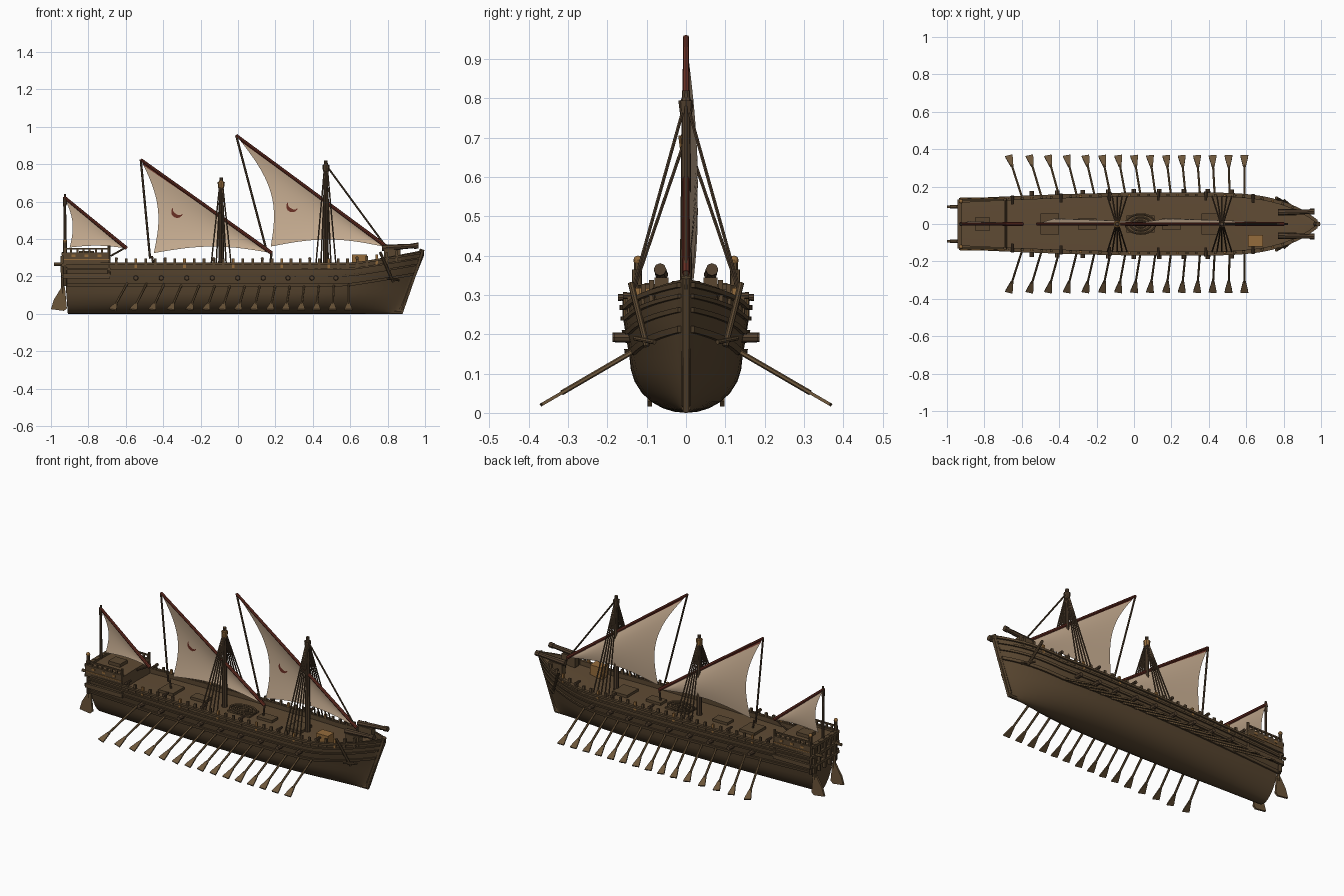
import bpy, bmesh, math
from mathutils import Vector, Matrix

if "Cube" in bpy.data.objects:
    bpy.data.objects.remove(bpy.data.objects["Cube"])

def material(name, c):
    m = bpy.data.materials.new(name)
    m.diffuse_color = (*c, 1)
    m.use_nodes = True
    m.node_tree.nodes["Principled BSDF"].inputs["Base Color"].default_value = m.diffuse_color
    return m

HULL = material("dark hull wood", (0.100, 0.062, 0.030))
DECK = material("deck wood", (0.115, 0.070, 0.034))
OAR = material("oar wood", (0.150, 0.092, 0.042))
LIGHT = material("golden wood", (0.300, 0.150, 0.045))
SPAR = material("mast wood", (0.085, 0.052, 0.028))
SAIL = material("sail cloth", (0.60, 0.44, 0.30))
RED = material("red cloth", (0.150, 0.030, 0.018))

def finish(name, bm, *mats):
    bmesh.ops.recalc_face_normals(bm, faces=bm.faces)
    me = bpy.data.meshes.new(name)
    bm.to_mesh(me)
    bm.free()
    for m in mats:
        me.materials.append(m)
    me.polygons.foreach_set("use_smooth", [True] * len(me.polygons))
    me.set_sharp_from_angle(angle=math.radians(35))
    ob = bpy.data.objects.new(name, me)
    bpy.context.collection.objects.link(ob)
    return ob

def rod(bm, a, b, r1, r2=None, n=8):
    a, b = Vector(a), Vector(b)
    d = b - a
    mat = Matrix.Translation((a + b) / 2) @ d.to_track_quat('Z', 'Y').to_matrix().to_4x4()
    bmesh.ops.create_cone(bm, cap_ends=True, segments=n, radius1=r1,
                          radius2=r1 if r2 is None else r2, depth=d.length, matrix=mat)

def box(bm, x0, x1, y0, y1, z0, z1):
    mat = Matrix.Translation(((x0 + x1) / 2, (y0 + y1) / 2, (z0 + z1) / 2))
    bmesh.ops.create_cube(bm, size=1, matrix=mat @ Matrix.Diagonal((x1 - x0, y1 - y0, z1 - z0, 1)))

def prism(bm, a, b):
    """Join two equal loops of points into a closed solid."""
    va, vb = [bm.verts.new(p) for p in a], [bm.verts.new(p) for p in b]
    bm.faces.new(va)
    bm.faces.new(vb[::-1])
    for i in range(len(va)):
        j = (i + 1) % len(va)
        bm.faces.new((va[i], va[j], vb[j], vb[i]))

# Hull form: station X (0..1 scale of the ship) and height z give a surface point
def hull_pt(X, z, out=0.0):
    k = min(max(z, 0) / 0.13, 1)
    w = 0.142 * math.sqrt(1 - (1 - k) ** 2) + 0.017 * min(max((z - 0.13) / 0.1, 0), 1)
    h = min(z / 0.27, 1)
    x = X
    if X > 0.2:
        t = (X - 0.2) / 0.8
        w *= 1 - t ** (2.2 + 2.2 * h)
        x = 0.2 + t * (0.68 + 0.115 * min(z / 0.33, 1))
    elif X < 0.1:
        t = (0.1 - X) / 1.03
        w *= 1 - (0.45 - 0.24 * h) * t ** 1.6
        x = 0.1 - t * (1.01 + 0.02 * h)
    return Vector((x, max(w, 0.008) + out, z))

def sheer(X):
    if X < -0.684:
        return 0.325
    return 0.272 + 0.07 * max(0, (X - 0.62) / 0.38) ** 1.1

STATIONS = [-0.93, -0.85, -0.77, -0.69, -0.68] + [-0.6 + 0.1 * i for i in range(12)] + \
           [0.58, 0.65, 0.7, 0.75, 0.8, 0.84, 0.88, 0.91, 0.94, 0.965, 0.985, 1.0]

# Hull with bulwarks and deck
bm = bmesh.new()
rows = []
for X in STATIONS:
    top = sheer(X)
    pts = [Vector((hull_pt(X, 0).x, 0, 0))]
    pts += [hull_pt(X, z) for z in (0.003, 0.012, 0.028, 0.05, 0.08, 0.11, 0.14, 0.17, 0.2, 0.235)]
    pts += [hull_pt(X, top)]
    inner = hull_pt(X, top)
    inner.y = max(inner.y - 0.012, 0.004)
    dk = top - (0.028 if X > -0.684 else 0.012)
    pts += [inner, Vector((inner.x, inner.y, dk)), Vector((inner.x, 0, dk + 0.003))]
    ring = pts + [Vector((p.x, -p.y, p.z)) for p in pts[-2:0:-1]]
    rows.append([bm.verts.new(p) for p in ring])
for a, b in zip(rows, rows[1:]):
    for i in range(len(a)):
        j = (i + 1) % len(a)
        f = bm.faces.new((a[i], a[j], b[j], b[i]))
        if i in (13, 14):
            f.material_index = 1
bm.faces.new(rows[0])
bm.faces.new(rows[-1][::-1])
finish("hull", bm, HULL, DECK)

# Wales running along both sides, rising toward the bow
bm = bmesh.new()
for z, h, out in ((0.155, 0.008, 0.010), (0.205, 0.006, 0.008), (0.24, 0.005, 0.008), (0.268, 0.006, 0.010)):
    for s in (-1, 1):
        prev = None
        for X in STATIONS[:-1]:
            zz = z + 0.06 * max(0, (X - 0.62) / 0.38) ** 1.1
            loop = [hull_pt(X, zz - h, -0.003), hull_pt(X, zz - h, out), hull_pt(X, zz + h, out), hull_pt(X, zz + h, -0.003)]
            loop = [Vector((p.x, s * p.y, p.z)) for p in loop]
            if prev:
                prism(bm, prev, loop)
            prev = loop
finish("hull_wales", bm, HULL)

# Stem post, keel and anchors hung at the bow
bm = bmesh.new()
rod(bm, (0.872, 0, 0.02), (0.985, 0, 0.345), 0.013)
rod(bm, (-0.9, 0, 0.012), (0.875, 0, 0.012), 0.011)
for s in (-1, 1):
    rod(bm, (0.76, s * 0.14, 0.33), (0.83, s * 0.10, 0.17), 0.008)
    rod(bm, (0.80, s * 0.13, 0.19), (0.86, s * 0.08, 0.18), 0.006)
finish("stem_and_anchors", bm, HULL)

# Poop: overhanging gallery, rails and corner posts
bm = bmesh.new()
for s in (-1, 1):
    box(bm, -0.935, -0.685, s * 0.125, s * 0.139, 0.19, 0.215)
    box(bm, -0.935, -0.685, s * 0.122, s * 0.137, 0.262, 0.328)
    box(bm, -0.93, -0.69, s * 0.124, s * 0.134, 0.345, 0.353)
    for i in range(8):
        x = -0.925 + 0.033 * i
        box(bm, x - 0.005, x + 0.005, s * 0.124, s * 0.134, 0.325, 0.348)
    rod(bm, (-0.925, s * 0.12, 0.15), (-0.925, s * 0.122, 0.385), 0.010)
    rod(bm, (-0.69, s * 0.13, 0.2), (-0.69, s * 0.13, 0.365), 0.008)
for z in (0.2, 0.26, 0.32):
    box(bm, -0.945, -0.92, -0.13, 0.13, z - 0.008, z + 0.008)
for i in range(-2, 3):
    box(bm, -0.942, -0.925, i * 0.05 - 0.006, i * 0.05 + 0.006, 0.15, 0.33)
box(bm, -0.85, -0.77, -0.035, 0.035, 0.31, 0.335)
finish("poop_gallery", bm, HULL)

bm = bmesh.new()
for s in (-1, 1):
    bmesh.ops.create_uvsphere(bm, u_segments=8, v_segments=6, radius=0.012,
                              matrix=Matrix.Translation((-0.925, s * 0.122, 0.388)))
    box(bm, -0.93, -0.69, s * 0.132, s * 0.1405, 0.288, 0.293)
    for x in (-0.88, -0.81, -0.74):
        box(bm, x - 0.01, x + 0.01, s * 0.13, s * 0.140, 0.305, 0.318)
finish("poop_trim", bm, LIGHT)

# Rail posts along the bulwark, with small swivel guns
posts, trim, guns = bmesh.new(), bmesh.new(), bmesh.new()
for s in (-1, 1):
    for i in range(30):
        X = -0.65 + 0.052 * i
        p = hull_pt(X, sheer(X), -0.004)
        box(trim if i % 5 == 2 else posts, p.x - 0.007, p.x + 0.007, s * p.y - 0.006, s * p.y + 0.006, p.z - 0.03, p.z + 0.024)
        if i % 5 == 0:
            rod(guns, (p.x, s * (p.y - 0.03), p.z + 0.022), (p.x, s * (p.y + 0.018), p.z + 0.022), 0.007, 0.009)
    for i in range(9):
        p = hull_pt(-0.55 + 0.137 * i, 0.192)
        rod(guns, (p.x, s * (p.y - 0.03), 0.192), (p.x, s * 0.192 * (0.5 + p.y / 0.32), 0.192), 0.015, 0.012)
    # Bow chasers
    rod(guns, (0.77, s * 0.062, 0.352), (0.95, s * 0.066, 0.364), 0.017, 0.012)
    rod(guns, (0.94, s * 0.066, 0.363), (0.965, s * 0.066, 0.365), 0.016)
    box(posts, 0.78, 0.87, s * 0.045, s * 0.08, 0.28, 0.345)
finish("rail_posts", posts, HULL)
finish("rail_trim", trim, LIGHT)
finish("cannons", guns, SPAR)

# Deck fittings: hatches, coiled rope and chests
bm = bmesh.new()
for x in (-0.45, 0.41, -0.25, 0.2):
    w = 0.055 if x in (-0.45, 0.41) else 0.03
    box(bm, x - 0.05, x + 0.05, -w, w, 0.235, 0.262)
for r in (0.08, 0.055, 0.03):
    pts = [(0.035 + r * math.cos(a * math.pi / 10), 0.65 * r * math.sin(a * math.pi / 10), 0.262) for a in range(21)]
    for a, b in zip(pts, pts[1:]):
        rod(bm, a, b, 0.007, n=6)
box(bm, -0.04, 0.11, -0.045, 0.045, 0.235, 0.256)
finish("deck_hatches", bm, HULL)
bm = bmesh.new()
box(bm, 0.61, 0.69, -0.12, -0.06, 0.245, 0.318)
finish("deck_chest", bm, LIGHT)

# Oars: fifteen per side
bm = bmesh.new()
ends = (-0.67, -0.56, -0.46, -0.36, -0.26, -0.17, -0.085, 0, 0.085, 0.172, 0.255, 0.337, 0.42, 0.505, 0.59)
for s in (-1, 1):
    for i, x in enumerate(ends):
        a = Vector((x + 0.075 * (1 - i / 14) + 0.002, s * 0.125, 0.162))
        b = Vector((x, s * 0.366, 0.022))
        d = (b - a).normalized()
        c = b - d * 0.07
        rod(bm, a, c + d * 0.01, 0.0065, n=6)
        side = Vector((1, 0, 0)) - d * d.x
        nrm = d.cross(side).normalized() * 0.004
        flat = [c - side * 0.007, c + side * 0.007, b - d * 0.015 + side * 0.019,
                b + side * 0.021, b - side * 0.021, b - d * 0.015 - side * 0.019]
        prism(bm, [p + nrm for p in flat], [p - nrm for p in flat])
finish("oars", bm, OAR)

# Twin steering oars at the stern
bm = bmesh.new()
for s in (-1, 1):
    flat = [(-0.945, 0.14), (-0.925, 0.14), (-0.915, 0.03), (-0.93, 0.016), (-1.0, 0.025), (-0.985, 0.075)]
    prism(bm, [(x, s * 0.086, z) for x, z in flat], [(x, s * 0.098, z) for x, z in flat])
    rod(bm, (-0.937, s * 0.092, 0.11), (-0.94, s * 0.092, 0.31), 0.009)
    rod(bm, (-0.985, s * 0.092, 0.265), (-0.9, s * 0.092, 0.265), 0.009)
finish("steering_oars", bm, OAR)

# Masts, shrouds, yards, lateen sails and emblems
def rig(tag, mx, top, r, A, B, C, leech, foot, bulge, emblem=None):
    A, B, C = (Vector((p[0], 0, p[1])) for p in (A, B, C))
    bm = bmesh.new()
    rod(bm, (mx, 0, 0.24), (mx, 0, top), r, r * 0.6, 10)
    if emblem:
        for s in (-1, 1):
            for i in range(5):
                k = (i - 2) * 0.026
                rod(bm, (mx + k * 0.15, s * 0.006, top - 0.045), (mx + k, s * 0.146, 0.275), 0.0042, n=5)
    rod(bm, A, C + Vector((-0.02, 0, -0.03)), 0.006, n=6)
    finish(tag + "_mast_and_shrouds", bm, SPAR)
    bm = bmesh.new()
    rod(bm, (mx, 0, top - 0.06), (mx, 0, top - 0.025), r * 0.9, r * 1.15)
    rod(bm, (mx, 0, top - 0.025), (mx, 0, top), r * 0.8, r * 0.2)
    finish(tag + "_masthead", bm, LIGHT if tag == "main" else SPAR)
    bm = bmesh.new()
    rod(bm, A, B, 0.008, 0.010)
    finish(tag + "_yard", bm, RED)

    NS, NT = 24, 16
    def pt(s, t):
        f = C.lerp(B, s) + Vector((0, 0, foot * math.sin(math.pi * s)))
        p = A.lerp(B, s).lerp(f, t)
        p.x += leech * math.sin(math.pi * t) * (1 - s) ** 2
        p.y = bulge * math.sin(math.pi * t * 0.8) * (1 - s) ** 0.6
        return p
    bm = bmesh.new()
    g = [[bm.verts.new(pt(i / NS, j / NT)) for j in range(NT + 1)] for i in range(NS + 1)]
    spots = [v.co.copy() for row in g for v in row]
    for i in range(NS):
        for j in range(NT):
            f = bm.faces.new((g[i][j], g[i + 1][j], g[i + 1][j + 1], g[i][j + 1]))
            f.material_index = 1 if j == 0 else 0   # red band along the yard
    bmesh.ops.remove_doubles(bm, verts=bm.verts, dist=0.0005)
    finish(tag + "_sail", bm, SAIL, RED)
    if emblem:
        ex, ez = emblem
        bm = bmesh.new()
        def stick(x, z):
            y = min(spots, key=lambda q: (q.x - x) ** 2 + (q.z - z) ** 2).y
            return bm.verts.new((x, y - 0.005, z))
        arcs = []
        for k in range(11):
            a = math.radians(140 + 20 * k)
            w = 0.018 * math.sin(math.pi * k / 10) + 0.002
            arcs.append([stick(ex + q * math.cos(a), ez + q * math.sin(a)) for q in (0.032, 0.032 - w)])
        for p, q in zip(arcs, arcs[1:]):
            bm.faces.new((p[0], q[0], q[1], p[1]))
        finish(tag + "_emblem", bm, RED)

rig("fore", 0.47, 0.82, 0.017, (-0.01, 0.955), (0.80, 0.355), (0.175, 0.36), 0.09, 0.04, 0.03, (0.29, 0.575))
rig("main", -0.09, 0.73, 0.017, (-0.52, 0.825), (0.18, 0.325), (-0.45, 0.325), 0.055, 0.035, 0.03, (-0.325, 0.545))
rig("mizzen", -0.925, 0.64, 0.010, (-0.93, 0.625), (-0.595, 0.35), (-0.90, 0.355), 0.03, 0.012, 0.015)

# Forestays and halyards
bm = bmesh.new()
rod(bm, (0.475, 0, 0.79), (0.82, 0, 0.32), 0.005, n=6)
rod(bm, (0.18, 0, 0.33), (0.17, 0, 0.25), 0.006, n=6)
rod(bm, (-0.46, 0, 0.31), (-0.45, 0, 0.25), 0.006, n=6)
rod(bm, (0.80, 0, 0.36), (0.82, 0, 0.28), 0.006, n=6)
rod(bm, (-0.6, 0, 0.355), (-0.68, 0, 0.31), 0.005, n=6)
finish("stays", bm, SPAR)
